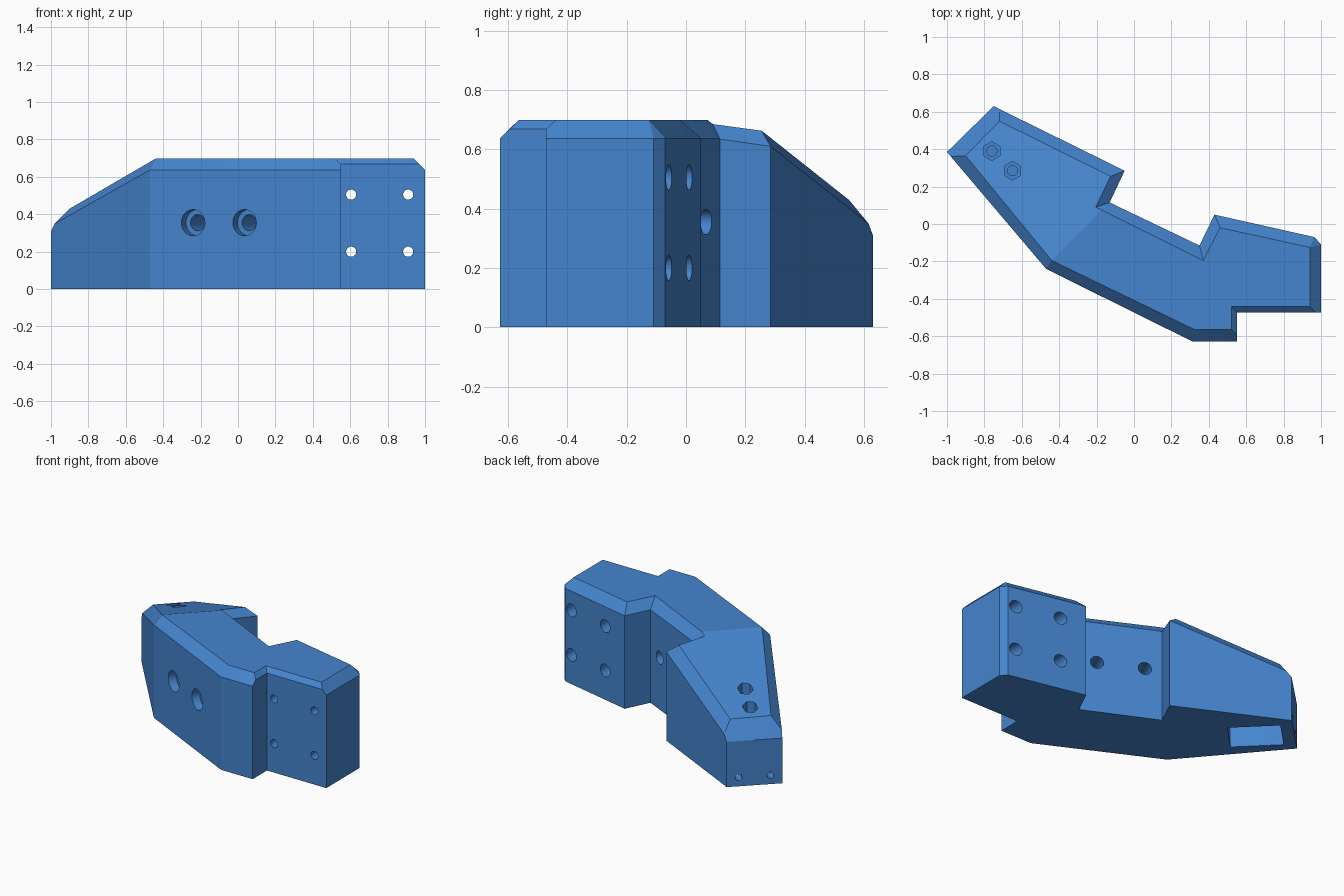
import bpy, bmesh, math
from mathutils import Vector

if "Cube" in bpy.data.objects:
    bpy.data.objects.remove(bpy.data.objects["Cube"])

blue = bpy.data.materials.new("mid_blue")
blue.diffuse_color = (0.06, 0.235, 0.62, 1)
blue.use_nodes = True
blue.node_tree.nodes["Principled BSDF"].inputs["Base Color"].default_value = blue.diffuse_color

TOP = 0.698


def top_z(x, y):
    # flat roof that falls away towards the left end
    return min(TOP, 0.43 + 0.2627 * (x - y + 1.265))


# roof corners, counter-clockwise
roof = [(-0.90, 0.365), (-0.44, -0.195), (0.325, -0.565), (0.52, -0.565),
        (0.52, -0.44), (0.94, -0.44), (0.94, -0.125), (0.46, -0.02),
        (0.37, -0.195), (-0.1716, 0.0734), (-0.205, 0.09), (-0.125, 0.255),
        (-0.72, 0.55)]
# wall points: x, y, wall height, matching roof corner
walls = [(-1.0, 0.385, 0.31, 0), (-0.98, 0.361, 0.35, 0), (-0.47, -0.24, 0.637, 1),
         (0.31, -0.627, 0.637, 2), (0.55, -0.627, 0.637, 3), (0.55, -0.595, 0.668, 3),
         (0.55, -0.472, 0.668, 4), (0.97, -0.472, 0.668, 5), (1.0, -0.472, 0.637, 5),
         (1.0, -0.11, 0.637, 6), (0.965, -0.07, 0.637, 6), (0.43, 0.05, 0.637, 7),
         (0.35, -0.115, 0.637, 8), (-0.11, 0.1054, 0.637, 9), (-0.13, 0.115, 0.634, 10),
         (-0.05, 0.285, 0.61, 11), (-0.72, 0.615, 0.35, 12), (-0.75, 0.63, 0.31, 12)]

# body: walls, chamfer band and two roof planes
bm = bmesh.new()
low = [bm.verts.new((x, y, 0)) for x, y, z, k in walls]
mid = [bm.verts.new((x, y, z)) for x, y, z, k in walls]
top = [bm.verts.new((x, y, top_z(x, y))) for x, y in roof]
n = len(walls)
for i in range(n):
    j = (i + 1) % n
    a, b = walls[i][3], walls[j][3]
    bm.faces.new((low[i], low[j], mid[j], mid[i]))
    band = (mid[i], mid[j], top[a]) if a == b else (mid[i], mid[j], top[b], top[a])
    bm.faces.new(band)
bm.faces.new(low[::-1])
bm.faces.new([top[i] for i in range(1, 10)])
bm.faces.new([top[i] for i in (0, 1, 9, 10, 11, 12)])
bmesh.ops.recalc_face_normals(bm, faces=bm.faces)
mesh = bpy.data.meshes.new("bracket_body")
bm.to_mesh(mesh)
bm.free()
body = bpy.data.objects.new("bracket_body", mesh)
bpy.context.collection.objects.link(body)
mesh.materials.append(blue)


def cut(tool):
    tool.data.materials.append(blue)
    tool.hide_render = True
    bpy.context.view_layer.objects.active = body
    mod = body.modifiers.new("cut", 'BOOLEAN')
    mod.operation = 'DIFFERENCE'
    mod.solver = 'EXACT'
    mod.object = tool
    bpy.ops.object.modifier_apply(modifier=mod.name)
    bpy.data.objects.remove(tool)


def drill(start, end, radius, sides=32):
    a, b = Vector(start), Vector(end)
    bpy.ops.mesh.primitive_cylinder_add(vertices=sides, radius=radius, depth=(b - a).length,
                                        location=(a + b) / 2,
                                        rotation=(b - a).to_track_quat('Z', 'Y').to_euler())
    tool = bpy.context.object
    tool.name = "drill"
    cut(tool)


# mounting plate holes with wide bores from the back
for x in (0.605, 0.91):
    for z in (0.2, 0.505):
        drill((x, -0.7, z), (x, 0.3, z), 0.027)
        drill((x, -0.3, z), (x, 0.3, z), 0.043)

# two cross holes through the middle with a shallow front recess
inward = Vector((0.443, 0.897, 0))
for x, y in ((-0.24, -0.354), (0.035, -0.491)):
    p = Vector((x, y, 0.355))
    drill(p - inward * 0.1, p + inward * 0.6, 0.043)
    drill(p - inward * 0.1, p + inward * 0.056, 0.07)

# hexagonal nut pockets with screw holes in the sloped roof
for x, y in ((-0.76, 0.39), (-0.65, 0.285)):
    drill((x, y, 0.36), (x, y, 0.8), 0.05, 6)
    drill((x, y, 0.2), (x, y, 0.8), 0.027)


def diagonal(u, v, z):
    # u runs towards the left end, v across it
    s = math.sqrt(0.5)
    return Vector(((v - u) * s, (u + v) * s, z))


# slot in the underside near the left end
bpy.ops.mesh.primitive_cube_add(size=1, location=diagonal(0.735, -0.26, 0.03),
                                rotation=(0, 0, math.radians(135)))
slot = bpy.context.object
slot.name = "slot_cutter"
slot.scale = (0.33, 0.24, 0.22)
bpy.context.view_layer.update()
cut(slot)

# small holes from the end face into the slot
for v in (-0.16, -0.36):
    drill(diagonal(1.1, v, 0.06), diagonal(0.8, v, 0.06), 0.022)

bpy.ops.object.select_all(action='DESELECT')
body.select_set(True)
bpy.context.view_layer.objects.active = body
bpy.ops.object.shade_smooth_by_angle(angle=math.radians(20))
